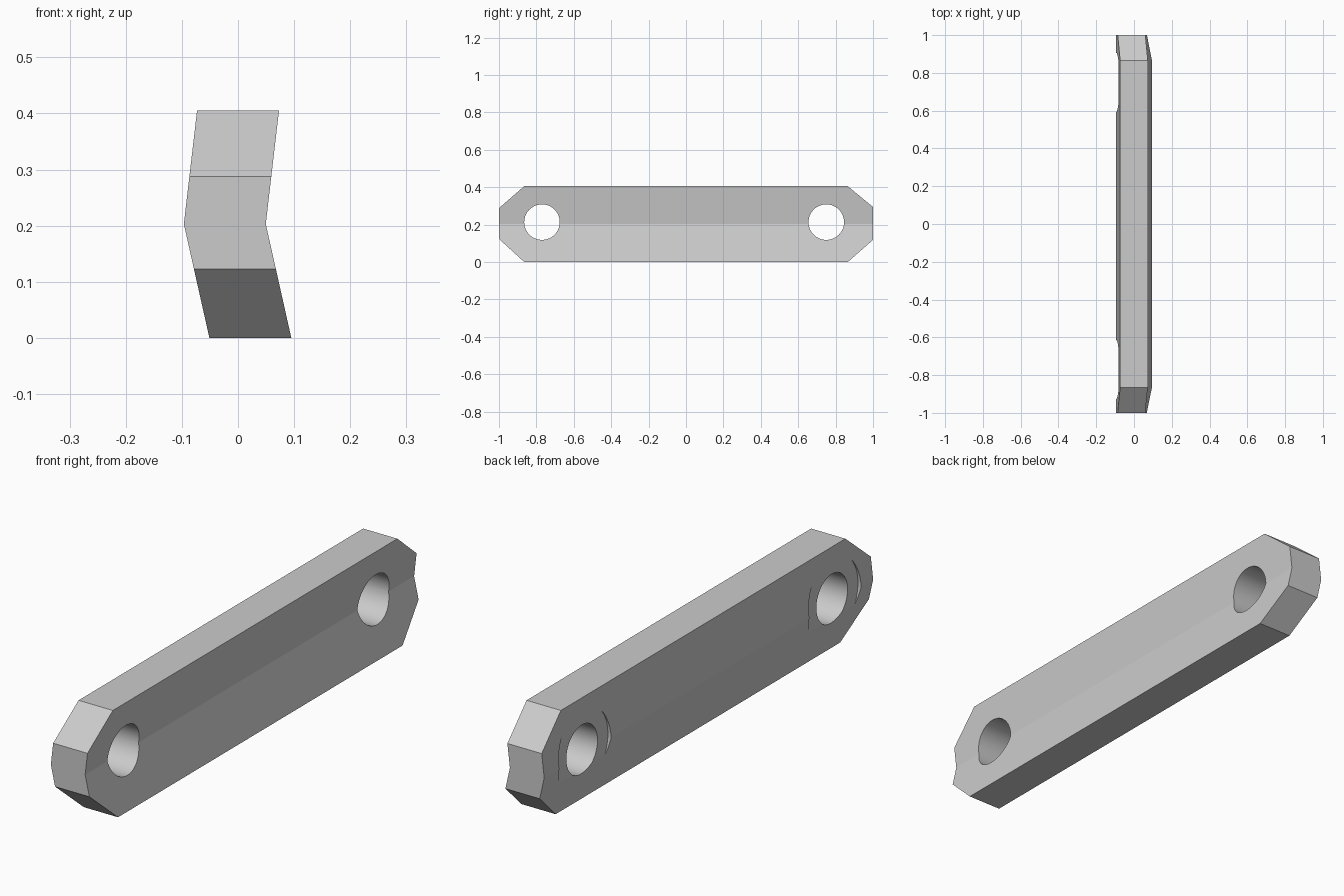
import bpy, bmesh, math

cube = bpy.data.objects.get("Cube")
if cube:
    bpy.data.objects.remove(cube, do_unlink=True)

THICK = 0.146
RIDGE = 0.203
HEIGHT = 0.405
HOLE_Z = 0.213
HOLES = (-0.77, 0.75)

grey = bpy.data.materials.new("plain grey")
grey.use_nodes = True
colour = (0.6, 0.6, 0.6, 1)
grey.diffuse_color = colour
grey.node_tree.nodes["Principled BSDF"].inputs["Base Color"].default_value = colour


def bent_x(z):
    """Sideways position of the convex face at height z."""
    if z < RIDGE:
        return -0.051 - 0.0455 * z / RIDGE
    return -0.0965 + 0.0235 * (z - RIDGE) / (HEIGHT - RIDGE)


def make_link_bar():
    # Two flat halves meet at the ridge, then the sheet is thickened sideways
    bm = bmesh.new()
    lower = [(-0.865, 0), (0.865, 0), (1, 0.118), (1, RIDGE), (-1, RIDGE), (-1, 0.123)]
    upper = [(-1, RIDGE), (1, RIDGE), (1, 0.294), (0.865, HEIGHT), (-0.865, HEIGHT), (-1, 0.288)]
    for outline in (lower, upper):
        bm.faces.new([bm.verts.new((bent_x(z), y, z)) for y, z in outline])
    bmesh.ops.remove_doubles(bm, verts=bm.verts, dist=1e-5)
    sheet = bm.faces[:]
    out = bmesh.ops.extrude_face_region(bm, geom=sheet, use_keep_orig=True)
    moved = [v for v in out["geom"] if isinstance(v, bmesh.types.BMVert)]
    bmesh.ops.translate(bm, verts=moved, vec=(THICK, 0, 0))
    bmesh.ops.recalc_face_normals(bm, faces=bm.faces)
    mesh = bpy.data.meshes.new("link_bar")
    bm.to_mesh(mesh)
    bm.free()
    obj = bpy.data.objects.new("link_bar", mesh)
    bpy.context.collection.objects.link(obj)
    mesh.materials.append(grey)
    return obj


def drill(target, name, radius, x0, x1, y):
    """Cut a round sideways hole from x0 to x1."""
    bpy.ops.mesh.primitive_cylinder_add(
        vertices=64, radius=radius, depth=x1 - x0,
        location=((x0 + x1) / 2, y, HOLE_Z), rotation=(0, math.pi / 2, 0))
    cutter = bpy.context.object
    cutter.name = name
    cutter.hide_render = True
    cutter.data.materials.append(grey)
    mod = target.modifiers.new(name, "BOOLEAN")
    mod.operation = "DIFFERENCE"
    mod.solver = "EXACT"
    mod.object = cutter
    bpy.ops.object.select_all(action="DESELECT")
    target.select_set(True)
    bpy.context.view_layer.objects.active = target
    bpy.ops.object.modifier_apply(modifier=mod.name)
    bpy.data.objects.remove(cutter, do_unlink=True)


bar = make_link_bar()
for y in HOLES:
    # Shallow flat seat on the ridge, then the through hole
    drill(bar, "washer_seat_cutter", 0.158, -0.2, -0.082, y)
    drill(bar, "pin_hole_cutter", 0.095, -0.3, 0.3, y)

# Round hole walls shade smooth, the ridge and corners stay sharp
bpy.ops.object.shade_smooth_by_angle(angle=math.radians(8))
